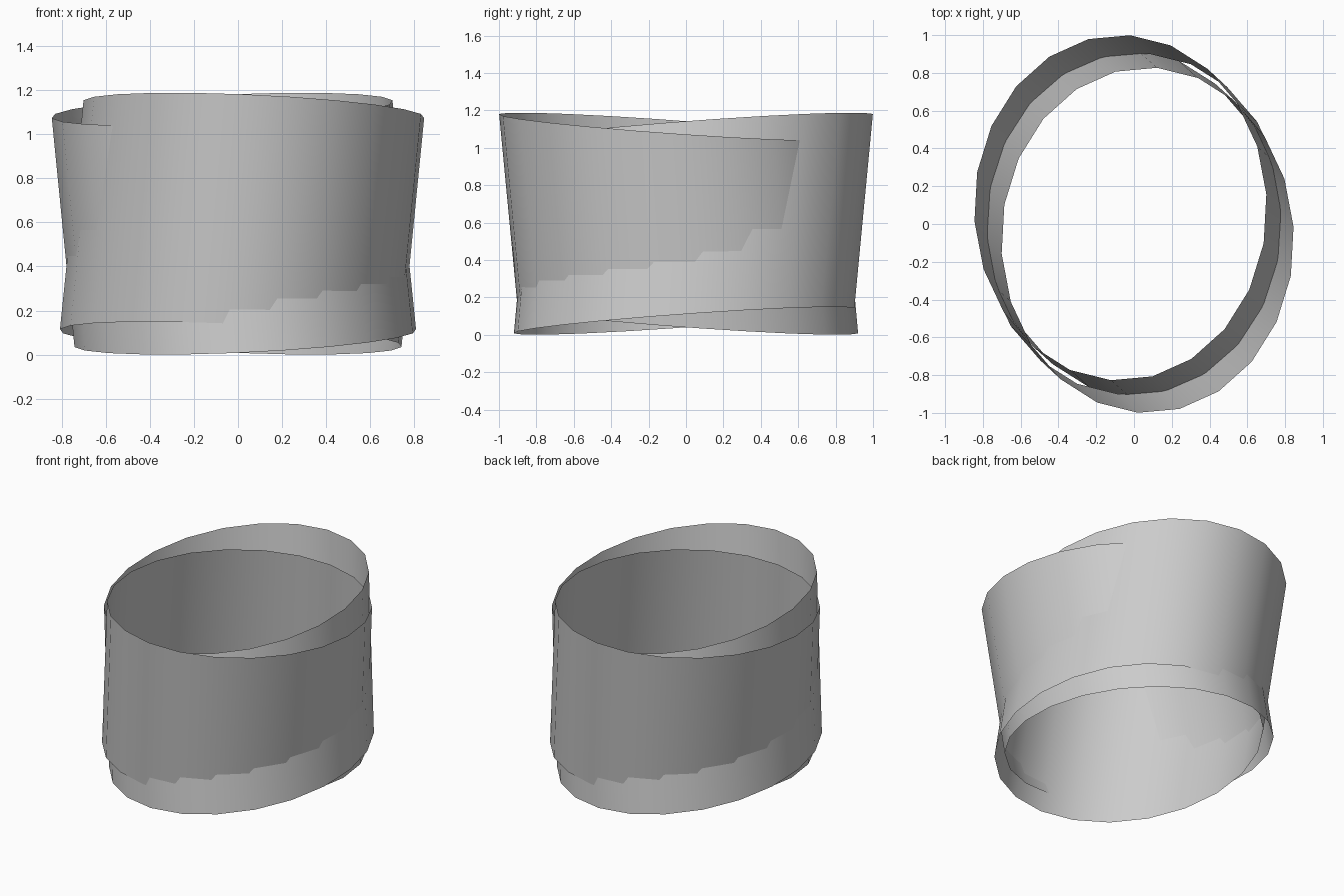
import bpy, bmesh, math

if "Cube" in bpy.data.objects:
    bpy.data.objects.remove(bpy.data.objects["Cube"])

SIDES = 22
PHASE = math.radians(-61)


def tilted_tube(name, turn):
    """Open elliptical tube leaning to one side; turn = 1 or -1 (half turn about z)."""
    bm = bmesh.new()

    def ring(cx, cy, cz, rx, ry):
        verts = []
        for i in range(SIDES):
            a = PHASE + 2 * math.pi * i / SIDES
            x, y = rx * math.cos(a), ry * math.sin(a)
            z = cz - 0.046 * x - 0.072 * y  # rim plane slopes with the lean
            verts.append(bm.verts.new((turn * (cx + x), turn * (cy + y), z)))
        return verts

    low = ring(-0.033, 0.01, 0.075, 0.777, 0.912)
    high = ring(0.072, -0.086, 1.113, 0.775, 0.915)
    for i in range(SIDES):
        j = (i + 1) % SIDES
        bm.faces.new((low[i], low[j], high[j], high[i])).smooth = True
    mesh = bpy.data.meshes.new(name)
    bm.to_mesh(mesh)
    bm.free()
    obj = bpy.data.objects.new(name, mesh)
    bpy.context.collection.objects.link(obj)
    return obj


# Two thin bands, crossing each other, leaning opposite ways
tilted_tube("band_leaning_forward", 1)
tilted_tube("band_leaning_back", -1)
